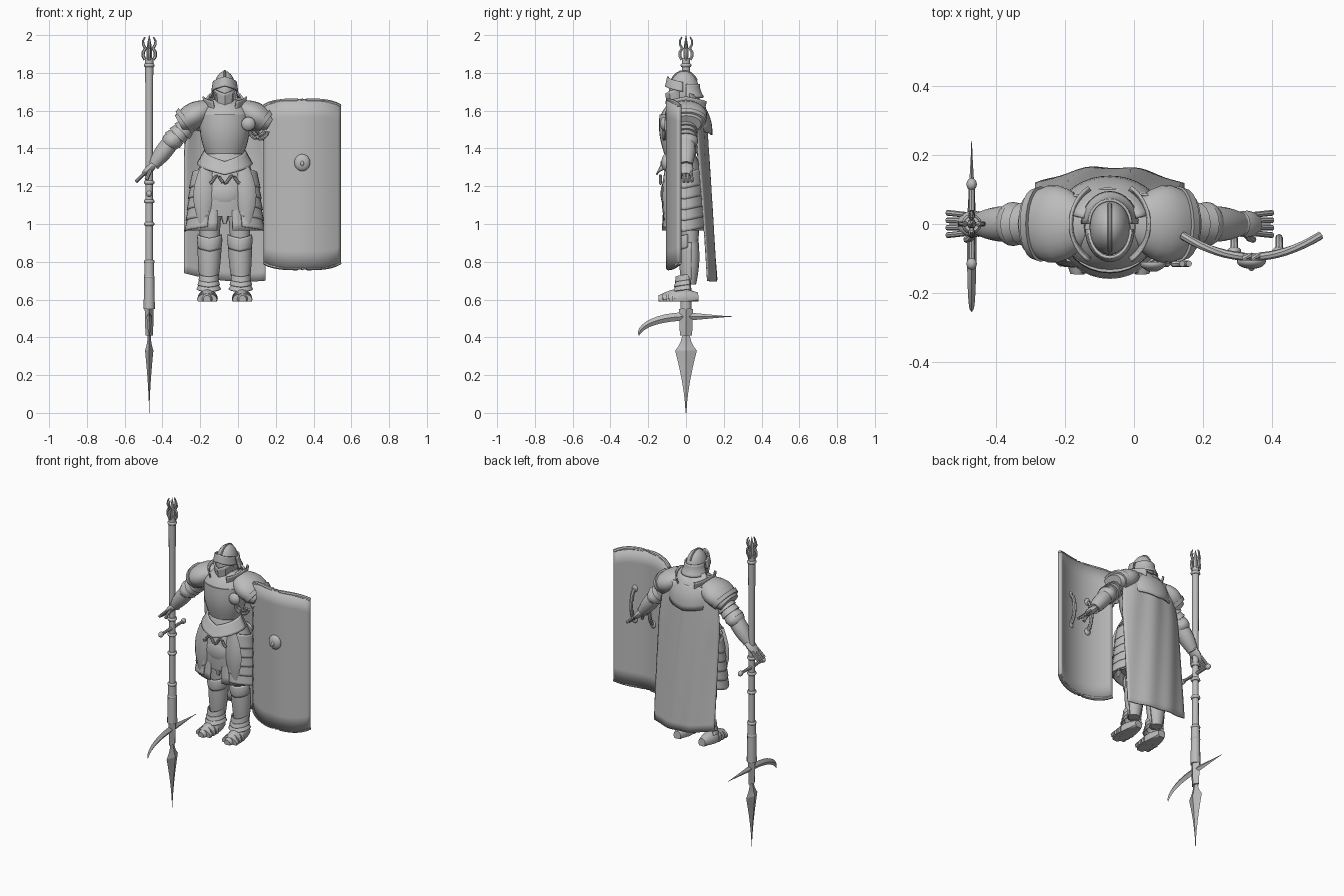
import bpy, bmesh, math
from mathutils import Vector

cube = bpy.data.objects.get("Cube")
if cube:
    bpy.data.objects.remove(cube)

steel = bpy.data.materials.new("plain_grey")
steel.use_nodes = True
steel.diffuse_color = (.5, .5, .5, 1)
steel.node_tree.nodes["Principled BSDF"].inputs["Base Color"].default_value = steel.diffuse_color

MID, POLE, SHIELD = -.07, -.47, .34     # centre lines along x
SOLE, ANKLE, KNEE, HIP = .59, .68, .9, 1.1
WAIST, CHEST, NECK, BROW = 1.37, 1.58, 1.66, 1.72
GUARD, CROSS = 1.16, .51                # heights on the polearm
FRONT, BACK = 270, 90                   # directions around an upright part
SIDES = {"right": -1, "left": 1}


def finish(name, bm, thick=0):
    bmesh.ops.recalc_face_normals(bm, faces=bm.faces)
    mesh = bpy.data.meshes.new(name)
    bm.to_mesh(mesh)
    bm.free()
    ob = bpy.data.objects.new(name, mesh)
    bpy.context.collection.objects.link(ob)
    mesh.materials.append(steel)
    if thick:
        mod = ob.modifiers.new("thickness", 'SOLIDIFY')
        mod.thickness, mod.offset = thick, 0
    bpy.ops.object.select_all(action='DESELECT')
    ob.select_set(True)
    bpy.context.view_layer.objects.active = ob
    bpy.ops.object.shade_smooth_by_angle(angle=math.radians(35))


def skin(bm, rings, closed):
    """Bridge equal rows of vertices with quads."""
    for r, s in zip(rings, rings[1:]):
        for k in range(len(r) if closed else len(r) - 1):
            j = (k + 1) % len(r)
            bm.faces.new((r[k], r[j], s[j], s[k]))


def limb(name, path, radii, deep=1, n=16, arc=None, dip=0, floor=0):
    """Loft ellipses along a path; arc = (direction, half angle) leaves an open shell."""
    bm = bmesh.new()
    path = [Vector(p) for p in path]
    rings = []
    for i, (p, r) in enumerate(zip(path, radii)):
        t = (path[min(i + 1, len(path) - 1)] - path[max(i - 1, 0)]).normalized()
        v = t.cross(Vector((1, 0, 0)))
        v = v.normalized() if v.length > .01 else Vector((0, 1, 0))
        u = v.cross(t)
        r = max(r, .001)
        ring = []
        for k in range(n + 1 if arc else n):
            w = 2 * k / n - 1
            a = math.radians(arc[0] + arc[1] * w if arc else 180 * w)
            q = p + u * r * math.cos(a) + v * r * deep * math.sin(a)
            q.z = max(q.z - dip * (1 - abs(w)), floor)
            ring.append(bm.verts.new(q))
        rings.append(ring)
    skin(bm, rings, not arc)
    if not arc:
        bm.faces.new(rings[0])
        bm.faces.new(rings[-1])
    finish(name, bm, .008 if arc else 0)


def taper(name, start, end, r0, r1, bulge=0, steps=6, **kw):
    """Limb between two points whose radius runs from r0 to r1 with a swell between."""
    ts = [i / steps for i in range(steps + 1)]
    start, end = Vector(start), Vector(end)
    limb(name, [start.lerp(end, t) for t in ts],
         [r0 + (r1 - r0) * t + bulge * math.sin(math.pi * t) for t in ts], **kw)


def column(name, x, y, low, high, r0, r1, bulge=0, **kw):
    taper(name, (x, y, low), (x, y, high), r0, r1, bulge, **kw)


def tube(name, path, r, n=8):
    limb(name, path, [r] * len(path), n=n)


def sheet(name, f, nu, nv, thick):
    """Grid surface from f(u, v), both running from -1 to 1."""
    bm = bmesh.new()
    skin(bm, [[bm.verts.new(f(2 * i / nu - 1, 2 * j / nv - 1)) for i in range(nu + 1)]
              for j in range(nv + 1)], False)
    finish(name, bm, thick)


def ball(name, centre, size):
    bm = bmesh.new()
    bmesh.ops.create_uvsphere(bm, u_segments=20, v_segments=12, radius=1)
    bmesh.ops.scale(bm, vec=size, verts=bm.verts)
    bmesh.ops.translate(bm, vec=centre, verts=bm.verts)
    finish(name, bm)


def span(count):
    """Even steps from -1 to 1."""
    return [2 * i / count - 1 for i in range(count + 1)]


# Helmet with pointed visor, brow, neck guard and ridge
ball("helmet_dome", (MID, -.01, 1.7), (.06, .08, .11))
column("helmet_cheeks", MID, -.01, 1.6, 1.7, .05, .06, deep=1.3)
column("visor", MID, -.02, 1.63, BROW, .05, .062, deep=1.4, n=4, arc=(FRONT, 80), dip=.03)
column("helmet_brow", MID, -.015, 1.7, 1.75, .068, .06, deep=1.35, arc=(FRONT, 90), dip=-.03)
column("neck_guard", MID, 0, 1.67, 1.74, .08, .06, -.005, deep=1.15, arc=(BACK, 90))
tube("helmet_ridge", [(MID, -.01 + .08 * math.sin(w), 1.7 + .11 * math.cos(w)) for w in span(8)], .006)

# Torso plates
column("breastplate", MID, -.03, WAIST, CHEST, .1, .13, .015, deep=.85, n=28)
column("shoulder_yoke", MID, -.02, CHEST, NECK, .14, .06, .01, deep=.8, n=28)
column("gorget", MID, -.015, 1.6, NECK, .085, .058, deep=1.1, arc=(FRONT, 90), dip=.05)
column("waist_plate", MID, -.025, 1.32, 1.39, .145, .106, deep=.9, arc=(FRONT, 90), dip=.06)
column("fauld", MID, -.015, 1.04, WAIST, .16, .1, .04, deep=.66, n=28)
ball("loin_guard", (MID, -.085, 1.16), (.1, .05, .09))
tube("loin_trim", [(MID + .08 * u, -.135, 1.235 - .02 * math.cos(2 * math.pi * u)) for u in span(16)], .008)
column("loin_tip", MID, -.1, 1, HIP, .01, .04, deep=.7, n=8)


# Cape with shoulder mantle
def cape(u, v):
    narrow = .08 * max(0, v - .4) ** 1.5
    fold = .004 * math.sin(9 * u + 2 * v)
    y = .13 - .032 * v - .05 * u * u + fold
    return MID + u * (.215 - narrow), y, NECK - .5 + .46 * v + .01 * (1 - v) * (u * u - u)


sheet("cape", cape, 24, 20, .008)
column("mantle", MID, 0, 1.5, 1.69, .16, .08, .025, deep=.85, arc=(BACK, 75), dip=.03)

for side, s in SIDES.items():
    def at(x, z, y=0):
        return Vector((MID + s * x, y, z))

    outward = 0 if s > 0 else 180
    shoulder, elbow, wrist = at(.1, 1.61), at(.28, 1.44), at(.38, 1.31)
    knuckle, tip = at(.43, 1.26), at(.47, 1.22)
    hip, knee, ankle = at(.08, HIP, .02), at(.08, KNEE, .02), at(.085, ANKLE, .02)
    heel, toe = at(.088, .61, .065), at(.094, .6, -.145)

    # Shoulder plates and collar guard
    taper(side + "_pauldron", at(.06, 1.63), at(.24, 1.53), .03, .05, .03, deep=1.6, n=24)
    taper(side + "_pauldron_rim", at(.2, 1.555), at(.22, 1.54), .073, .068, deep=1.5, n=24)
    column(side + "_collar_guard", MID, 0, 1.59, 1.65, .1, .115, deep=1.1, arc=(outward, 58), dip=-.025)

    # Arm and gauntlet
    taper(side + "_upper_arm", shoulder, elbow, .05, .042, deep=1.1)
    for i in range(3):
        t = .58 + .14 * i
        taper(side + "_arm_band", shoulder.lerp(elbow, t), shoulder.lerp(elbow, t + .13), .05, .057, deep=1.1)
    ball(side + "_elbow_cop", elbow, (.052, .064, .05))
    taper(side + "_forearm", elbow, wrist, .044, .03, .008, deep=1.1)
    taper(side + "_cuff", elbow.lerp(wrist, .9), wrist, .028, .034, deep=1.1)
    taper(side + "_palm", wrist, knuckle, .02, .014, .004, deep=1.8)
    for w in span(3):
        across = Vector((0, .027 * w, .005 * abs(w)))
        tube(side + "_finger", [knuckle.lerp(wrist, .2) + across, tip + across * 1.2], .0085)
    tube(side + "_thumb", [at(.39, 1.29, -.025), at(.405, 1.26, -.042), at(.415, 1.235, -.045)], .01)

    # Layered hip plates and skirt
    for i in range(5):
        low = .985 + .057 * i
        wide = .21 - .006 * i
        column(side + "_hip_plate", MID, -.01, low, low + .085, wide, wide - .018, deep=.6,
               n=12, arc=(outward, 64), dip=.025)
    column(side + "_skirt", MID, -.01, .965, 1.22, .195, .165, deep=.6, arc=(outward, 78))
    taper(side + "_tasset", at(.115, 1, -.105), at(.1, 1.3, -.1), .02, .03, .035, deep=.4, n=8)

    # Leg armour and shoe
    taper(side + "_thigh", knee, hip, .05, .065, deep=.9)
    taper(side + "_shin", ankle, knee, .035, .05, .01, deep=.95)
    taper(side + "_greave", ankle, knee, .042, .06, .004, deep=.95, arc=(FRONT, 100))
    column(side + "_knee_cop", knee.x, .01, KNEE - .025, KNEE + .045, .058, .06, .004, deep=.9,
           arc=(FRONT, 90), dip=.02)
    for i in range(3):
        low = .655 + .025 * i
        column(side + "_ankle_plate", ankle.x, 0, low, low + .03, .062 - .006 * i, .046, deep=1.1,
               arc=(FRONT, 110), dip=.015)
    taper(side + "_foot", heel, toe, .025, .02, .025, deep=1.1, floor=SOLE)
    for t in (.5, .65, .8):
        taper(side + "_foot_lame", heel.lerp(toe, t), heel.lerp(toe, t + .1), .054, .052,
              deep=1.4 - t, floor=SOLE)

# Extra plates on the left shoulder
taper("shoulder_rondel", (.055, -.11, 1.53), (.055, -.137, 1.53), .036, .012, .01)
for r in (.03, .05):
    tube("shoulder_scroll", [(.11 + r * math.sin(1.4 * u), -.115, 1.5 - r * math.cos(1.4 * u)) for u in span(8)], .009)


# Curved shield, rims, boss and grips
def shield(u, v):
    return SHIELD + .2 * u, -.095 + .062 * u * u, 1.21 + v * (.443 - .03 * u ** 4)


sheet("shield", shield, 24, 10, .022)
for v in (-1, 1):
    tube("shield_rim", [shield(u, v) for u in span(16)], .012)
ball("shield_boss", (SHIELD, -.108, 1.325), (.042, .022, .045))
ball("boss_nose", (SHIELD, -.128, 1.32), (.009, .008, .014))
for x in (SHIELD - .05, SHIELD + .08):
    tube("shield_grip", [(x, -.08 + .04 * math.cos(u * math.pi / 2) ** .5, 1.3 + .1 * u) for u in span(10)], .011)
    for z in (1.2, 1.4):
        ball("grip_mount", (x, -.078, z), (.02, .012, .024))

# Polearm shaft, rings and cross guard
column("pole_butt", POLE, 0, .55, .8, .03, .025, n=12)
column("pole_shaft", POLE, 0, .8, 1.88, .02, .022, -.002, n=12)
for z in (.56, .72, .8, 1, 1.12, 1.22, 1.84):
    column("pole_ring", POLE, 0, z - .01, z + .01, .023, .023, .006, n=12)
for s in SIDES.values():
    taper("pole_guard", (POLE, 0, GUARD), (POLE, s * .11, GUARD), .014, .01, -.003, n=8)
    ball("guard_knob", (POLE, s * .115, GUARD), (.015, .018, .017))

# Clawed finial
column("finial_spike", POLE, 0, 1.86, 2, .012, 0, .008, n=6)
for k in range(4):
    a = k * math.pi / 2
    out = Vector((math.cos(a), math.sin(a), 0))
    limb("finial_claw", [Vector((POLE, 0, 1.93 + .06 * u)) + out * (.02 + .014 * abs(math.sin(3 * u))) for u in span(6)],
         [.009 - .005 * max(u, 0) for u in span(6)], n=6)

# Spear blade, curved beak and back spike
column("spear_tip", POLE, 0, 0, .33, 0, .022, -.003, deep=2.6, n=4)
column("spear_neck", POLE, 0, .33, .41, .022, .008, -.003, deep=2.6, n=4)
column("spear_socket", POLE, 0, .41, .55, .02, .024, deep=1.6, n=4)
turn = [i * math.pi / 20 for i in range(11)]
limb("blade_beak", [(POLE, -.25 * math.sin(a), CROSS - .1 + .1 * math.cos(a)) for a in turn],
     [.014 * math.cos(a) ** .5 if a < 1.57 else 0 for a in turn], deep=1.6, n=4)
taper("blade_back_spike", (POLE, 0, CROSS), (POLE, .24, CROSS), .014, 0, deep=1.6, n=4)
